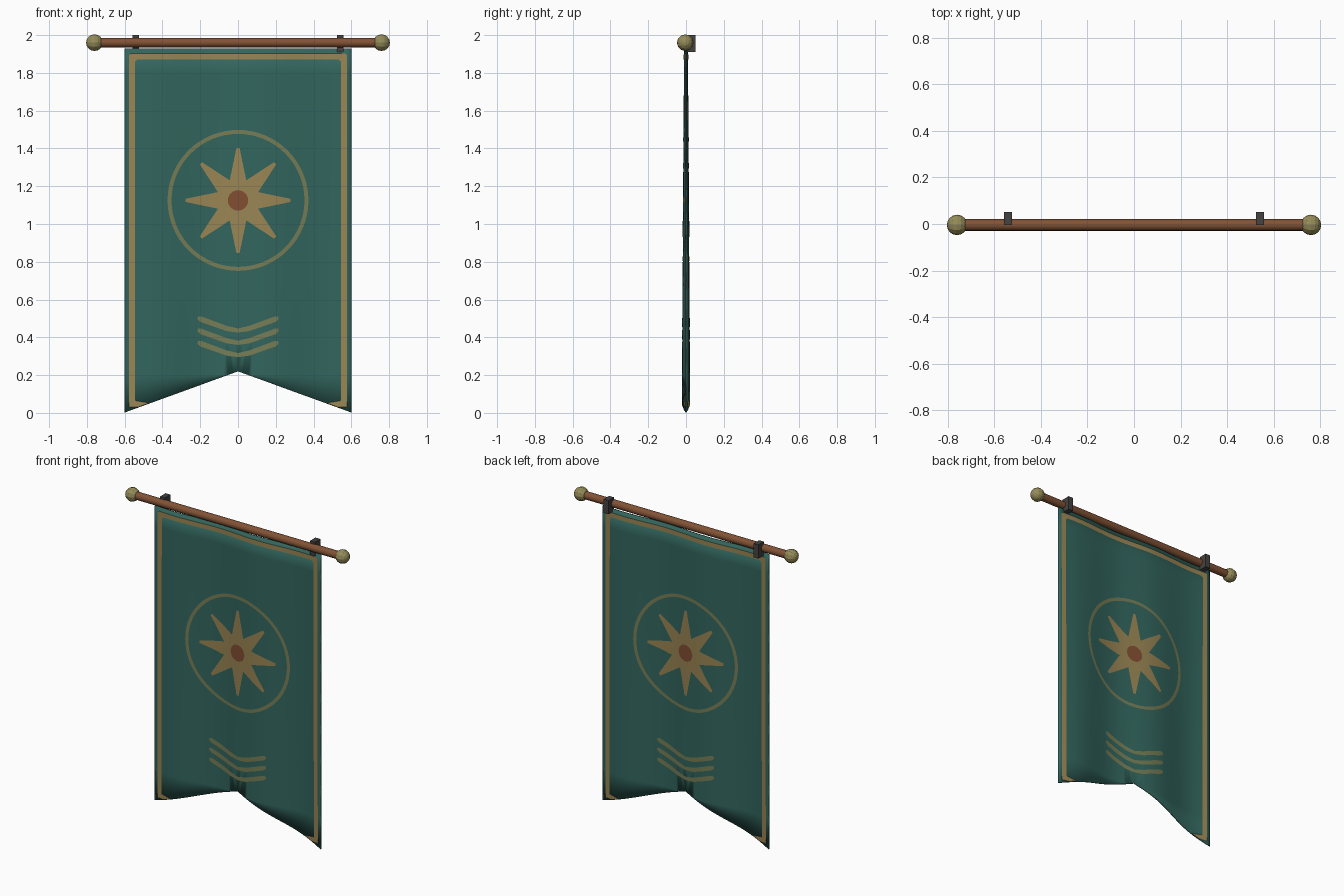
import bpy, bmesh, math
from mathutils import Vector, Matrix

if "Cube" in bpy.data.objects:
    bpy.data.objects.remove(bpy.data.objects["Cube"])


def material(name, rgb):
    m = bpy.data.materials.new(name)
    m.diffuse_color = (*rgb, 1)
    m.use_nodes = True
    m.node_tree.nodes["Principled BSDF"].inputs["Base Color"].default_value = m.diffuse_color
    return m


TEAL = material("teal cloth", (0.032, 0.130, 0.110))
GOLD = material("gold paint", (0.320, 0.235, 0.088))
FADED = material("faded gold paint", (0.180, 0.205, 0.092))
RUST = material("rust paint", (0.220, 0.076, 0.030))
WOOD = material("brown wood", (0.223, 0.085, 0.035))
BRASS = material("dull brass", (0.300, 0.262, 0.100))
IRON = material("dark iron", (0.060, 0.056, 0.054))


def wave(x, z):
    # folds of the hanging cloth, deeper towards the bottom
    return -(0.019 - 0.006 * z) * math.sin(2 * math.pi * x / 0.6)


def finish(name, bm, mat, smooth=False):
    me = bpy.data.meshes.new(name)
    bm.to_mesh(me)
    bm.free()
    me.materials.append(mat)
    ob = bpy.data.objects.new(name, me)
    bpy.context.collection.objects.link(ob)
    for p in me.polygons:
        p.use_smooth = smooth
    return ob


def drape(name, polys, mat, offsets):
    """Lay flat (x, z) outlines on the waving cloth, one sheet per y offset."""
    bm = bmesh.new()
    for poly in polys:
        bm.faces.new([bm.verts.new((x, 0, z)) for x, z in poly])
    bmesh.ops.remove_doubles(bm, verts=bm.verts, dist=1e-5)
    bmesh.ops.triangulate(bm, faces=bm.faces)
    cuts = [((i * 0.025, 0, 0), (1, 0, 0)) for i in range(-23, 24)]
    cuts += [((0, 0, i * 0.2), (0, 0, 1)) for i in range(1, 10)]
    for co, no in cuts:
        bmesh.ops.bisect_plane(bm, geom=bm.verts[:] + bm.edges[:] + bm.faces[:],
                               dist=1e-5, plane_co=co, plane_no=no)
    for f in bm.faces:
        f.normal_update()
        if f.normal.y > 0:
            f.normal_flip()
    sheets = [(bm.verts[:], offsets[0])]
    if len(offsets) > 1:
        dup = bmesh.ops.duplicate(bm, geom=bm.verts[:] + bm.edges[:] + bm.faces[:])["geom"]
        sheets.append(([g for g in dup if isinstance(g, bmesh.types.BMVert)], offsets[1]))
        bmesh.ops.reverse_faces(bm, faces=[g for g in dup if isinstance(g, bmesh.types.BMFace)])
    for verts, off in sheets:
        for v in verts:
            v.co.y = wave(v.co.x, v.co.z) + off
    return finish(name, bm, mat, True)


def both(half):
    # an outline on the right plus its mirror image
    return [half, [(-x, z) for x, z in reversed(half)]]


def circle(r, n, cz):
    return [(r * math.sin(2 * math.pi * i / n), cz + r * math.cos(2 * math.pi * i / n))
            for i in range(n)]


PAINT = (-0.0043, 0.0043)
CZ = 1.125

# swallow-tailed cloth
cloth = drape("banner_cloth", both([(0, 0.22), (0.6, 0.002), (0.6, 1.93), (0, 1.93)]), TEAL, (0,))
sol = cloth.modifiers.new("thickness", "SOLIDIFY")
sol.thickness = 0.006
sol.offset = 0

# painted border
drape("border", both([(0, 1.903), (0.567, 1.903), (0.577, 1.893), (0.577, 0.03), (0.525, 0.032),
                      (0.47, 0.053), (0.545, 0.065), (0.545, 1.86), (0.533, 1.872), (0, 1.872)]),
      GOLD, PAINT)

# ring round the star
N = 64
o, i = circle(0.373, N, CZ), circle(0.352, N, CZ)
drape("ring", [[o[k], o[(k + 1) % N], i[(k + 1) % N], i[k]] for k in range(N)], FADED, PAINT)

# eight-pointed star with blunt tips
star = []
for k in range(8):
    a = k * math.pi / 4
    for r, da in ((0.278, -0.03), (0.278, 0.03), (0.115, math.pi / 8)):
        star.append((r * math.sin(a + da), CZ + r * math.cos(a + da)))
drape("star", [star], GOLD, PAINT)
drape("star_centre", [circle(0.054, 24, CZ)], RUST, (-0.0052, 0.0052))

# three chevrons
chevrons = []
for z in (0.437, 0.372, 0.307):
    chevrons += both([(0, z - 0.012), (0.06, z - 0.004), (0.20, z + 0.045), (0.215, z + 0.06),
                      (0.212, z + 0.074), (0.195, z + 0.074), (0.06, z + 0.024), (0, z + 0.010)])
drape("chevrons", chevrons, FADED, PAINT)

# rod
RY, RZ = -0.004, 1.96
turn = Matrix.Rotation(math.pi / 2, 4, "Y")
bm = bmesh.new()
bmesh.ops.create_cone(bm, cap_ends=True, segments=16, radius1=0.025, radius2=0.025, depth=1.52,
                      matrix=Matrix.Translation((0, RY, RZ)) @ turn)
finish("rod", bm, WOOD, True)
for side, word in ((-1, "left"), (1, "right")):
    # finial
    bm = bmesh.new()
    bmesh.ops.create_uvsphere(bm, u_segments=12, v_segments=8, radius=0.044,
                              matrix=Matrix.Translation((side * 0.76, RY, RZ)) @ turn)
    finish(word + "_finial", bm, BRASS)
    # wall bracket
    bm = bmesh.new()
    bmesh.ops.create_cube(bm, size=1, matrix=Matrix.Translation((side * 0.542, 0.023, 1.955))
                          @ Matrix.Diagonal((0.035, 0.056, 0.09, 1)))
    finish(word + "_bracket", bm, IRON)

# keep the rod's flat ends crisp
rod = bpy.data.objects["rod"]
bpy.context.view_layer.objects.active = rod
rod.select_set(True)
bpy.ops.object.shade_smooth_by_angle(angle=math.radians(40))
